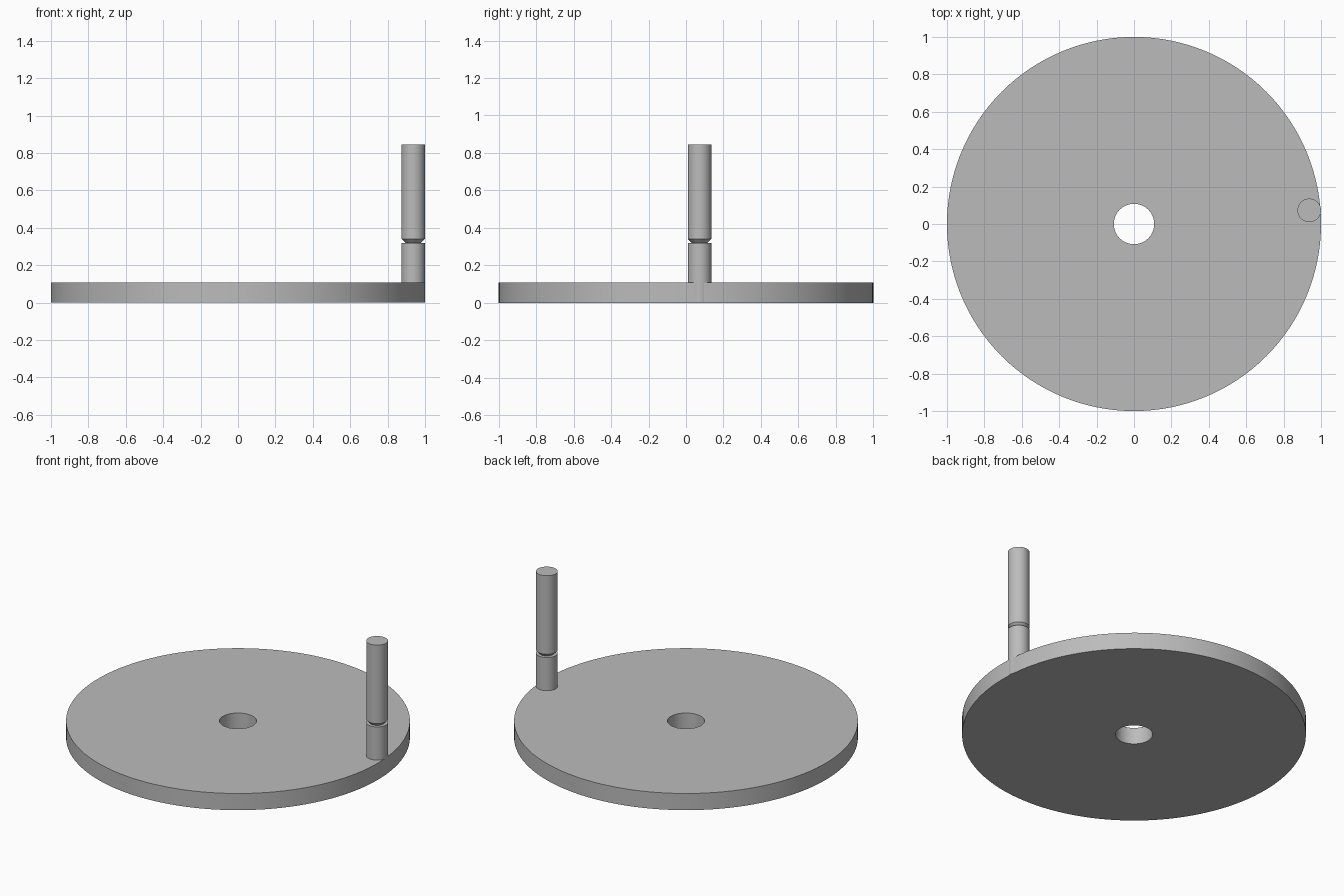
import bpy
import bmesh
import math
from mathutils import Matrix, Vector

cube = bpy.data.objects.get("Cube")
if cube:
    bpy.data.objects.remove(cube, do_unlink=True)

grey = bpy.data.materials.new("mid grey")
grey.use_nodes = True
colour = (0.5, 0.5, 0.5, 1)
grey.diffuse_color = colour
grey.node_tree.nodes["Principled BSDF"].inputs["Base Color"].default_value = colour


def lathe(name, profile, centre, steps, closed=False):
    """Revolve a (radius, height) profile about a vertical axis."""
    bm = bmesh.new()
    verts = [bm.verts.new((r, 0, z)) for r, z in profile]
    pairs = list(zip(verts, verts[1:]))
    if closed:
        pairs.append((verts[-1], verts[0]))
    edges = [bm.edges.new(p) for p in pairs]
    bmesh.ops.spin(bm, geom=verts + edges, cent=(0, 0, 0), axis=(0, 0, 1),
                   angle=math.tau, steps=steps)
    bmesh.ops.remove_doubles(bm, verts=bm.verts, dist=0.0001)
    bmesh.ops.recalc_face_normals(bm, faces=bm.faces)
    mesh = bpy.data.meshes.new(name)
    bm.to_mesh(mesh)
    bm.free()
    mesh.materials.append(grey)
    obj = bpy.data.objects.new(name, mesh)
    obj.location = centre
    bpy.context.collection.objects.link(obj)
    bpy.ops.object.select_all(action="DESELECT")
    obj.select_set(True)
    bpy.context.view_layer.objects.active = obj
    bpy.ops.object.shade_smooth_by_angle(angle=math.radians(30))
    return obj


# Flat disc with a round centre hole
thickness = 0.107
lathe("disc", [(0.108, 0), (1, 0), (1, thickness), (0.108, thickness)],
      (0, 0, 0), 128, closed=True)

# Upright handle with an undercut groove: flat ledge below, cone above
radius = 0.063
lathe("handle", [(0, 0.001), (radius, 0.001), (radius, 0.32), (0.042, 0.32),
                 (radius, 0.341), (radius, 0.845), (0, 0.845)],
      (0.937, 0.073, 0), 48)
